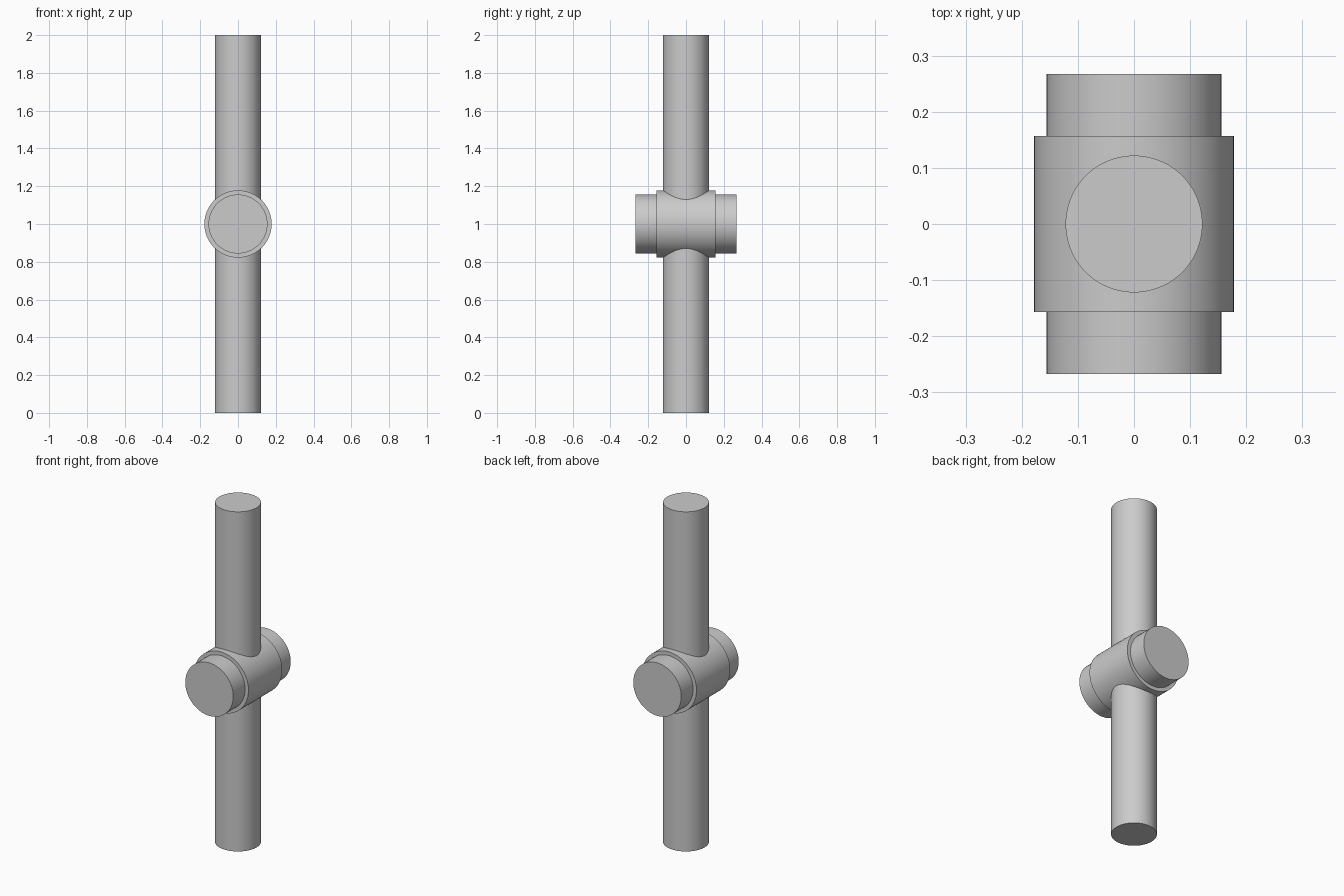
import bpy
import math

if "Cube" in bpy.data.objects:
    bpy.data.objects.remove(bpy.data.objects["Cube"])


def cylinder(name, radius, length, rotation=(0, 0, 0)):
    bpy.ops.mesh.primitive_cylinder_add(
        vertices=96, radius=radius, depth=length,
        location=(0, 0, 1), rotation=rotation)
    obj = bpy.context.object
    obj.name = name
    bpy.ops.object.transform_apply(location=False, rotation=True, scale=True)
    bpy.ops.object.shade_smooth_by_angle(angle=math.radians(30))
    return obj


along_y = (math.pi / 2, 0, 0)

# Vertical pole running through the hub
cylinder("vertical_pole", 0.122, 2.0)

# Wide sleeve crossing the pole
cylinder("hub_sleeve", 0.178, 0.314, along_y)

# Narrower core showing at both ends of the sleeve
cylinder("hub_core", 0.156, 0.535, along_y)
